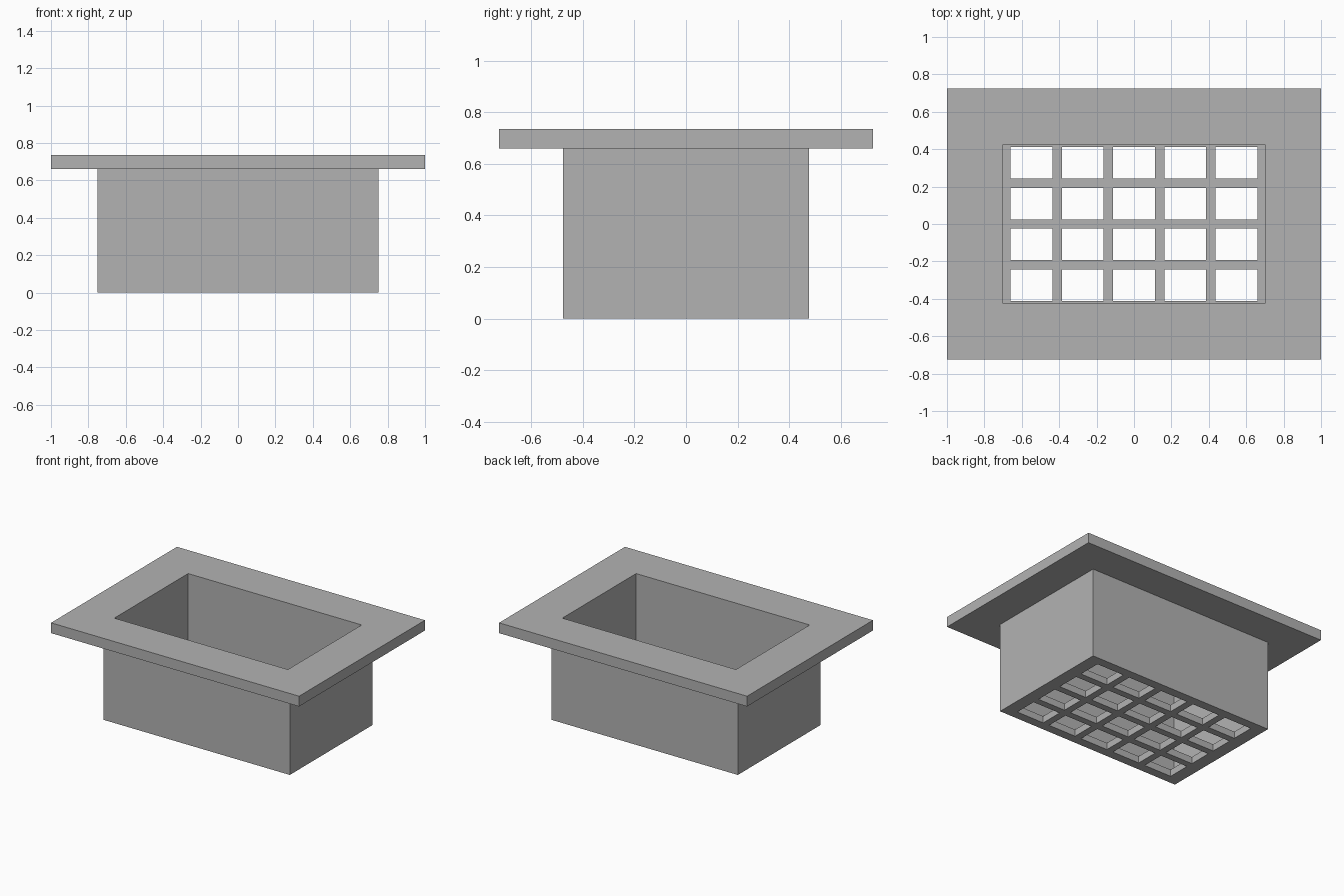
import bpy, bmesh

if "Cube" in bpy.data.objects:
    bpy.data.objects.remove(bpy.data.objects["Cube"])

COLS, ROWS = 5, 4
PITCH_X, PITCH_Y = 0.274, 0.218      # spacing of the grate openings
HOLE_X, HOLE_Y = 0.223, 0.168        # size of the grate openings
FLOOR = 0.05                         # grate thickness

grey = bpy.data.materials.new("grey")
grey.diffuse_color = (0.45, 0.45, 0.45, 1)
grey.use_nodes = True
grey.node_tree.nodes["Principled BSDF"].inputs["Base Color"].default_value = grey.diffuse_color

bm = bmesh.new()


def ring(x, y, z):
    return [bm.verts.new((sx * x, sy * y, z))
            for sx, sy in ((-1, -1), (1, -1), (1, 1), (-1, 1))]


# walls and flange: rectangular loops from outer bottom, over the rim, to the inner floor
loops = [ring(*p) for p in ((0.752, 0.477, 0), (0.752, 0.477, 0.66), (1, 0.725, 0.66),
                            (1, 0.725, 0.735), (0.70, 0.425, 0.735), (0.70, 0.425, FLOOR))]
for a, b in zip(loops, loops[1:]):
    for i in range(4):
        j = (i + 1) % 4
        bm.faces.new((a[i], a[j], b[j], b[i]))


def lines(count, pitch, size, edge):
    mids = [(i - (count - 1) / 2) * pitch for i in range(count)]
    return [-edge] + [m + s * size / 2 for m in mids for s in (-1, 1)] + [edge]


def is_hole(i, j):
    return i % 2 == 1 and j % 2 == 1


# grate: underside and inner floor, with the openings left out
sheets = []
for x, y, z in ((0.752, 0.477, 0), (0.70, 0.425, FLOOR)):
    xs, ys = lines(COLS, PITCH_X, HOLE_X, x), lines(ROWS, PITCH_Y, HOLE_Y, y)
    grid = [[bm.verts.new((px, py, z)) for py in ys] for px in xs]
    sheets.append(grid)
    for i in range(len(xs) - 1):
        for j in range(len(ys) - 1):
            if not is_hole(i, j):
                bm.faces.new((grid[i][j], grid[i + 1][j], grid[i + 1][j + 1], grid[i][j + 1]))

# side walls of each opening
low, high = sheets
for i in range(1, 2 * COLS, 2):
    for j in range(1, 2 * ROWS, 2):
        c = [(i, j), (i + 1, j), (i + 1, j + 1), (i, j + 1)]
        for (a, b), (d, e) in zip(c, c[1:] + c[:1]):
            bm.faces.new((low[a][b], low[d][e], high[d][e], high[a][b]))

bmesh.ops.remove_doubles(bm, verts=bm.verts[:], dist=0.0005)
bmesh.ops.recalc_face_normals(bm, faces=bm.faces[:])

mesh = bpy.data.meshes.new("grated_basket")
bm.to_mesh(mesh)
bm.free()
mesh.materials.append(grey)
basket = bpy.data.objects.new("grated_basket", mesh)
bpy.context.collection.objects.link(basket)
